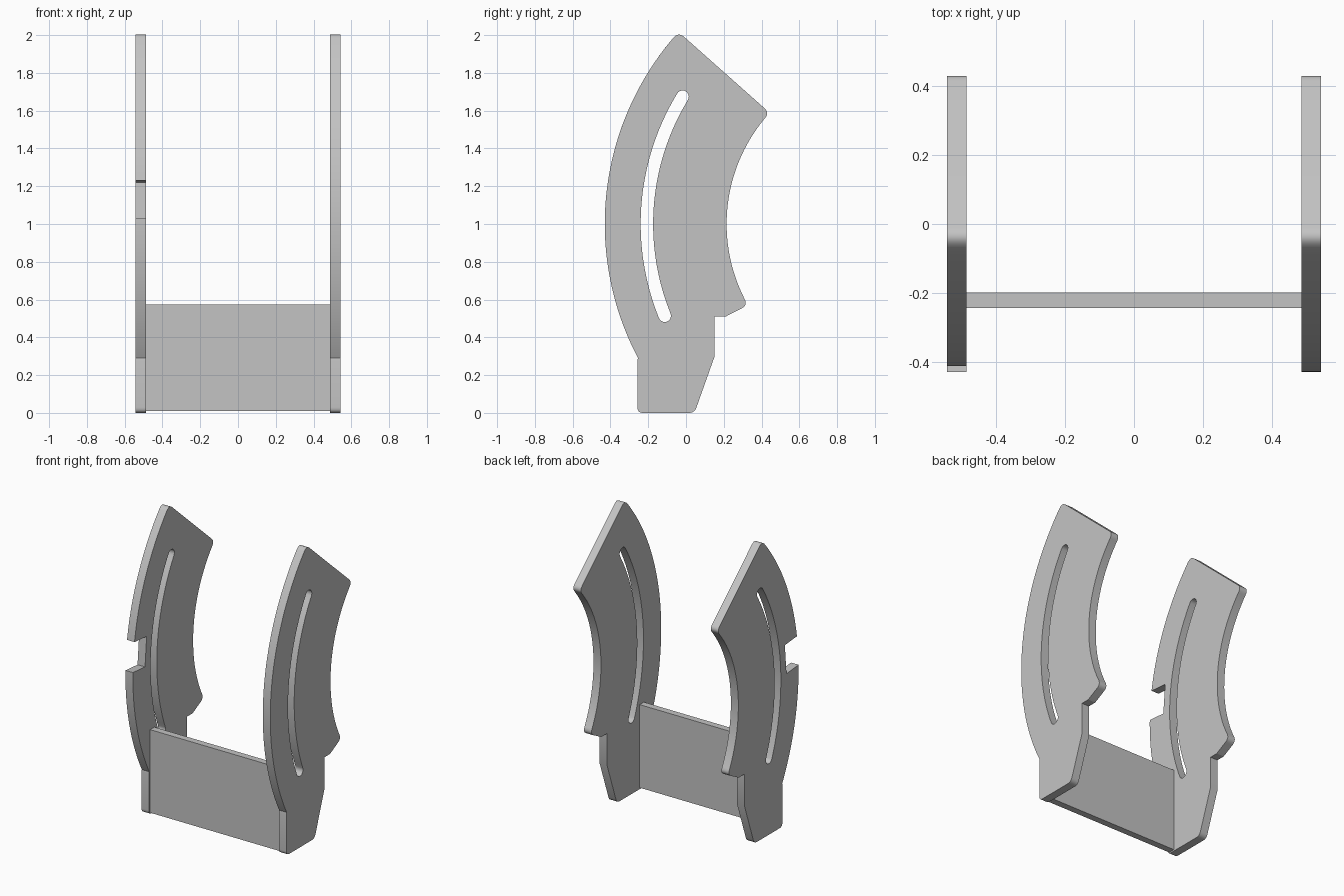
import bpy
import bmesh
import math
from mathutils import Vector

if "Cube" in bpy.data.objects:
    bpy.data.objects.remove(bpy.data.objects["Cube"])

grey = bpy.data.materials.new("plain_grey")
grey.use_nodes = True
grey.diffuse_color = (0.55, 0.55, 0.55, 1)
grey.node_tree.nodes["Principled BSDF"].inputs["Base Color"].default_value = grey.diffuse_color

# All arcs of the side plates share one centre (y, z)
CENTRE = Vector((1.09, 1.0))
OUTER, INNER, SLOT, SLOT_HALF = 1.52, 0.875, 1.297, 0.033
THICK, PLATE_X = 0.056, 0.515


def polar(radius, deg):
    a = math.radians(deg)
    return CENTRE + Vector((-math.cos(a), math.sin(a))) * radius


def arc(radius, start, end, steps=40):
    return [polar(radius, start + (end - start) * i / steps) for i in range(steps + 1)]


def rounded(before, corner, after, size, steps=8):
    """Soft corner between two neighbouring points."""
    a = corner + (before - corner).normalized() * size
    b = corner + (after - corner).normalized() * size
    ts = [i / steps for i in range(steps + 1)]
    return [a * (1 - t) ** 2 + corner * 2 * t * (1 - t) + b * t * t for t in ts]


def plate_outline(notched):
    foot = [Vector(p) for p in ((-0.257, 0), (0.045, 0), (0.15, 0.295), (0.15, 0.51), (0.21, 0.51))]
    inner = arc(INNER, -26.8, 39.8)
    if notched:
        # Square notch cut into the front edge
        axis = math.radians(4.9)
        inward = Vector((math.cos(axis), -math.sin(axis))) * 0.13
        upper, lower = arc(OUTER, 40.4, 8.7), arc(OUTER, 1.13, -27.8)
        outer = upper + [upper[-1] + inward, lower[0] + inward] + lower
    else:
        outer = arc(OUTER, 40.4, -27.8, 70)
    outer.append(Vector((foot[0].x, 0.275)))
    heel, tip_back, tip_top = polar(INNER, -29.4), polar(INNER, 42.3), polar(OUTER, 42)
    return (rounded(outer[-1], foot[0], foot[1], 0.03)
            + rounded(foot[0], foot[1], foot[2], 0.03) + foot[2:]
            + rounded(foot[4], heel, inner[0], 0.038) + inner
            + rounded(inner[-1], tip_back, tip_top, 0.037)
            + rounded(tip_back, tip_top, outer[0], 0.041) + outer)


def slot_outline(low=-22, high=31.3):
    def cap(deg, direction):
        mid, radial = polar(SLOT, deg), (polar(1, deg) - CENTRE)
        along = Vector((radial.y, -radial.x)) * direction
        angles = [math.pi * i / 12 for i in range(1, 12)]
        return [mid + (radial * math.cos(a) * direction + along * math.sin(a)) * SLOT_HALF for a in angles]
    return (arc(SLOT + SLOT_HALF, low, high) + cap(high, 1)
            + arc(SLOT - SLOT_HALF, high, low) + cap(low, -1))


def finish(obj):
    obj.data.materials.clear()
    obj.data.materials.append(grey)
    bpy.ops.object.select_all(action='DESELECT')
    obj.select_set(True)
    bpy.context.view_layer.objects.active = obj


def side_plate(name, x, notched):
    curve = bpy.data.curves.new(name, 'CURVE')
    curve.dimensions = '2D'
    curve.fill_mode = 'BOTH'
    curve.extrude = THICK / 2
    for points in (plate_outline(notched), slot_outline()):
        clean = [p for i, p in enumerate(points) if (p - points[i - 1]).length > 1e-4]
        spline = curve.splines.new('POLY')
        spline.points.add(len(clean) - 1)
        for target, p in zip(spline.points, clean):
            target.co = (p.x, p.y, 0, 1)
        spline.use_cyclic_u = True
    obj = bpy.data.objects.new(name, curve)
    bpy.context.collection.objects.link(obj)
    # Stand the flat profile upright in the y-z plane
    obj.rotation_euler = (math.pi / 2, 0, math.pi / 2)
    obj.location.x = x
    finish(obj)
    bpy.ops.object.convert(target='MESH')
    obj = bpy.context.object
    bm = bmesh.new()
    bm.from_mesh(obj.data)
    bmesh.ops.remove_doubles(bm, verts=bm.verts, dist=1e-5)
    bmesh.ops.recalc_face_normals(bm, faces=bm.faces)
    bm.to_mesh(obj.data)
    bm.free()
    finish(obj)
    bpy.ops.object.shade_smooth_by_angle(angle=math.radians(25))


# Two slotted side plates, the right one notched
side_plate("left_side_plate", PLATE_X, False)
side_plate("right_side_plate", -PLATE_X, True)

# Flat panel joining the plates
bpy.ops.mesh.primitive_cube_add(size=1, location=(0, -0.222, 0.291))
panel = bpy.context.object
panel.name = "cross_panel"
panel.scale = (2 * PLATE_X - THICK, 0.045, 0.563)
finish(panel)
bpy.ops.object.transform_apply(location=False, rotation=False, scale=True)
